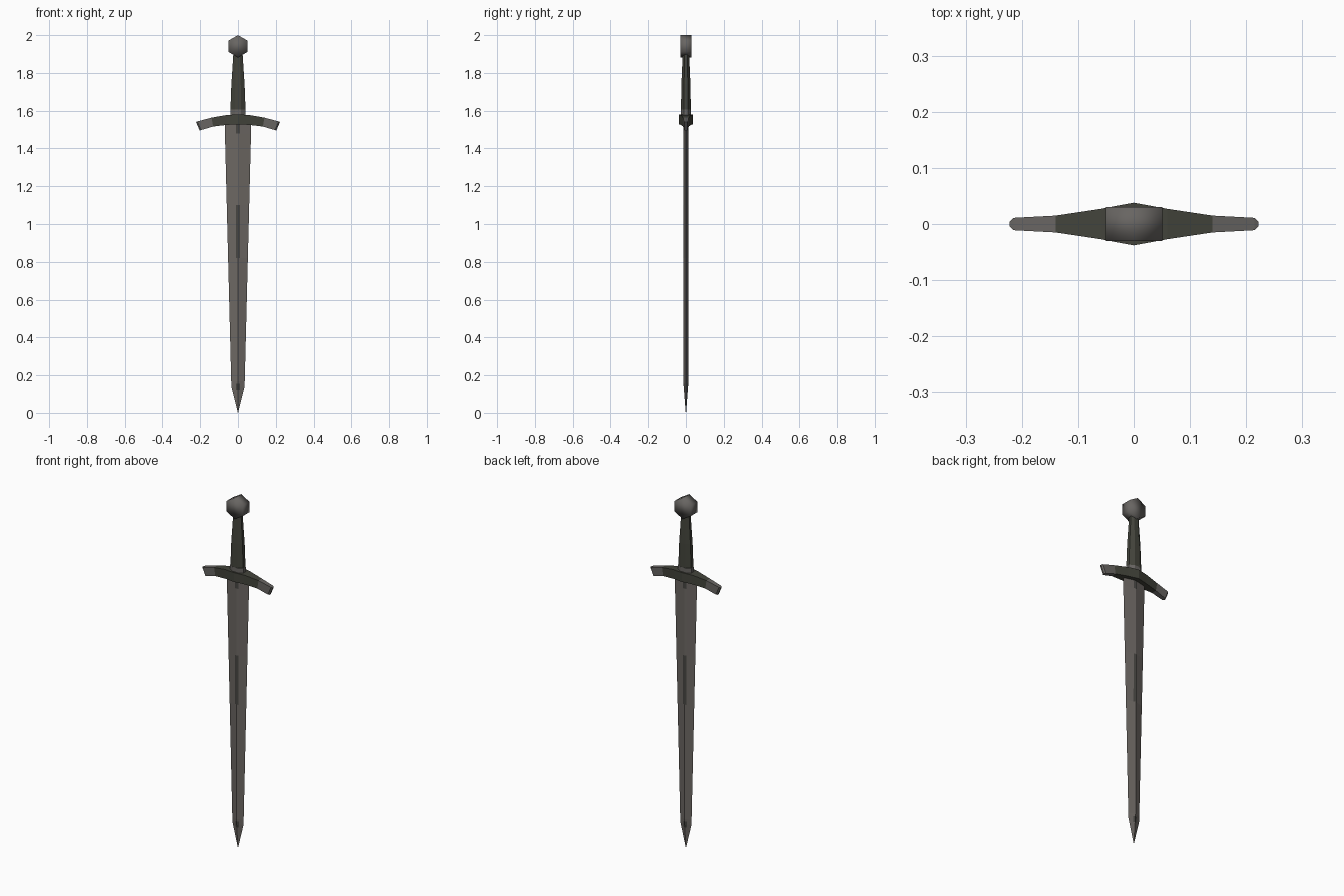
import bpy, bmesh, math

if "Cube" in bpy.data.objects:
    bpy.data.objects.remove(bpy.data.objects["Cube"])


def material(name, rgb):
    m = bpy.data.materials.new(name)
    m.diffuse_color = (*rgb, 1.0)
    m.use_nodes = True
    m.node_tree.nodes["Principled BSDF"].inputs["Base Color"].default_value = m.diffuse_color
    return m


steel = material("steel grey", (0.150, 0.136, 0.124))
iron = material("dark iron", (0.056, 0.057, 0.044))
pewter = material("pewter grey", (0.138, 0.130, 0.122))
mark = material("engraving dark grey", (0.062, 0.060, 0.054))


def loft(name, rings, mats, rule=None, smooth=False):
    """Skin a list of equal-length point rings and cap both ends."""
    bm = bmesh.new()
    vs = [[bm.verts.new(p) for p in r] for r in rings]
    n = len(vs[0])
    for a, b in zip(vs, vs[1:]):
        for i in range(n):
            j = (i + 1) % n
            bm.faces.new((a[i], a[j], b[j], b[i]))
    bm.faces.new(vs[0])
    bm.faces.new(vs[-1])
    bmesh.ops.recalc_face_normals(bm, faces=bm.faces)
    for f in bm.faces:
        f.smooth = smooth
        if rule:
            f.material_index = rule(f.calc_center_median())
    me = bpy.data.meshes.new(name)
    bm.to_mesh(me)
    bm.free()
    for m in mats:
        me.materials.append(m)
    ob = bpy.data.objects.new(name, me)
    bpy.context.collection.objects.link(ob)
    return ob


def oval(rx, ry, z, n=8):
    return [(rx * math.cos(math.tau * (i + .5) / n) / math.cos(math.pi / n),
             ry * math.sin(math.tau * (i + .5) / n) / math.cos(math.pi / n), z)
            for i in range(n)]


# blade: tapered diamond section with a narrow strip along the ridge
def blade_ring(z):
    if z < 0.14:
        w = 0.0005 + 0.0345 * z / 0.14
    else:
        w = 0.035 + 0.035 * (z - 0.14) / 1.38
    t = min(0.014, 0.001 + 0.013 * z / 0.17)
    m = min(0.011, w * 0.35)
    s = t * (1 - m / w)
    return [(-w, 0, z), (-m, -s, z), (0, -t, z), (m, -s, z),
            (w, 0, z), (m, s, z), (0, t, z), (-m, s, z)]


def blade_rule(c):
    marked = any(a < c.z < b for a, b in ((0.12, 0.155), (0.82, 1.10), (1.48, 1.55)))
    return 1 if marked and abs(c.x) < 0.012 else 0


heights = (0, 0.12, 0.14, 0.155, 0.17, 0.82, 1.10, 1.48, 1.55)
loft("blade", [blade_ring(z) for z in heights], [steel, mark], blade_rule)

# crossguard: drooping bar, widest in the middle, with lighter ends
# (x at top, x at bottom, z top, z bottom, half depth)
half = [(0.0, 0.0, 1.58, 1.527, 0.038),
        (0.06, 0.057, 1.577, 1.525, 0.027),
        (0.14, 0.132, 1.563, 1.516, 0.015),
        (0.215, 0.196, 1.543, 1.497, 0.011),
        (0.222, 0.203, 1.540, 1.495, 0.004)]
stations = [(-a, -b, zt, zb, y) for a, b, zt, zb, y in reversed(half[1:])] + half
loft("crossguard",
     [[(a, -y, zt), (a, y, zt), (b, y, zb), (b, -y, zb)] for a, b, zt, zb, y in stations],
     [iron, pewter], lambda c: 1 if abs(c.x) > 0.137 else 0)

# collar and grip
loft("collar", [oval(0.041, 0.027, 1.56), oval(0.041, 0.027, 1.605)], [pewter])
loft("grip", [oval(0.040, 0.026, 1.605), oval(0.035, 0.024, 1.74),
              oval(0.029, 0.020, 1.83), oval(0.024, 0.017, 1.91)], [iron])

# pommel: six-sided disc standing on a corner, softly shaded
r = 0.059


def hexagon(y):
    return [(r * math.sin(math.tau * i / 6), y, 2 - r + r * math.cos(math.tau * i / 6))
            for i in range(6)]


loft("pommel", [hexagon(-0.03), hexagon(0.03)], [pewter], smooth=True)
